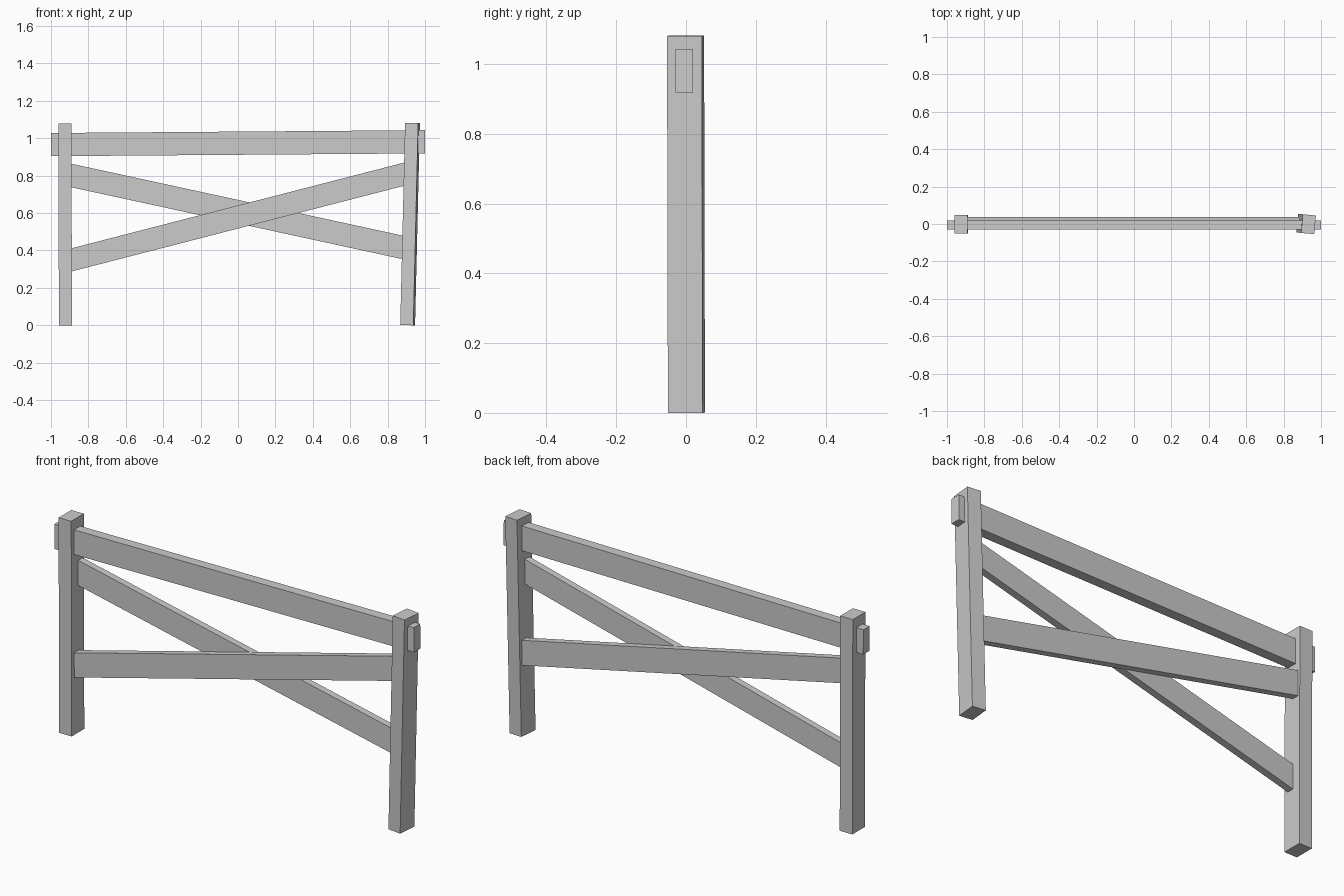
import bpy
from math import atan2, hypot, radians
from mathutils import Euler, Vector

if "Cube" in bpy.data.objects:
    bpy.data.objects.remove(bpy.data.objects["Cube"])


def box(name, centre, size, rot=(0, 0, 0)):
    bpy.ops.mesh.primitive_cube_add(size=1, location=centre, rotation=rot)
    ob = bpy.context.object
    ob.name = name
    ob.scale = size
    return ob


def beam(name, x0, z0, x1, z1, y, thick, height):
    """Board running in the xz plane between two centreline points."""
    length = hypot(x1 - x0, z1 - z0)
    tilt = -atan2(z1 - z0, x1 - x0)
    return box(name, ((x0 + x1) / 2, y, (z0 + z1) / 2),
               (length, thick, height), (0, tilt, 0))


# posts: the left nearly upright, the right leaning outward and twisted
box("left_post", (-0.924, -0.002, 0.54), (0.07, 0.1, 1.08),
    (0, radians(-0.15), 0))
box("right_post", (0.92, 0, 0.541), (0.07, 0.1, 1.081),
    (0, radians(1.38), radians(-5.5)))

# top rail passing through both posts
beam("top_rail", -0.999, 0.966, 0.999, 0.981, -0.005, 0.05, 0.124)

# crossed braces, one behind the other, ending inside the posts
beam("back_brace", -0.92, 0.807, 0.91, 0.410, 0.020, 0.035, 0.123)
beam("front_brace", -0.92, 0.342, 0.92, 0.816, -0.013, 0.035, 0.120)
